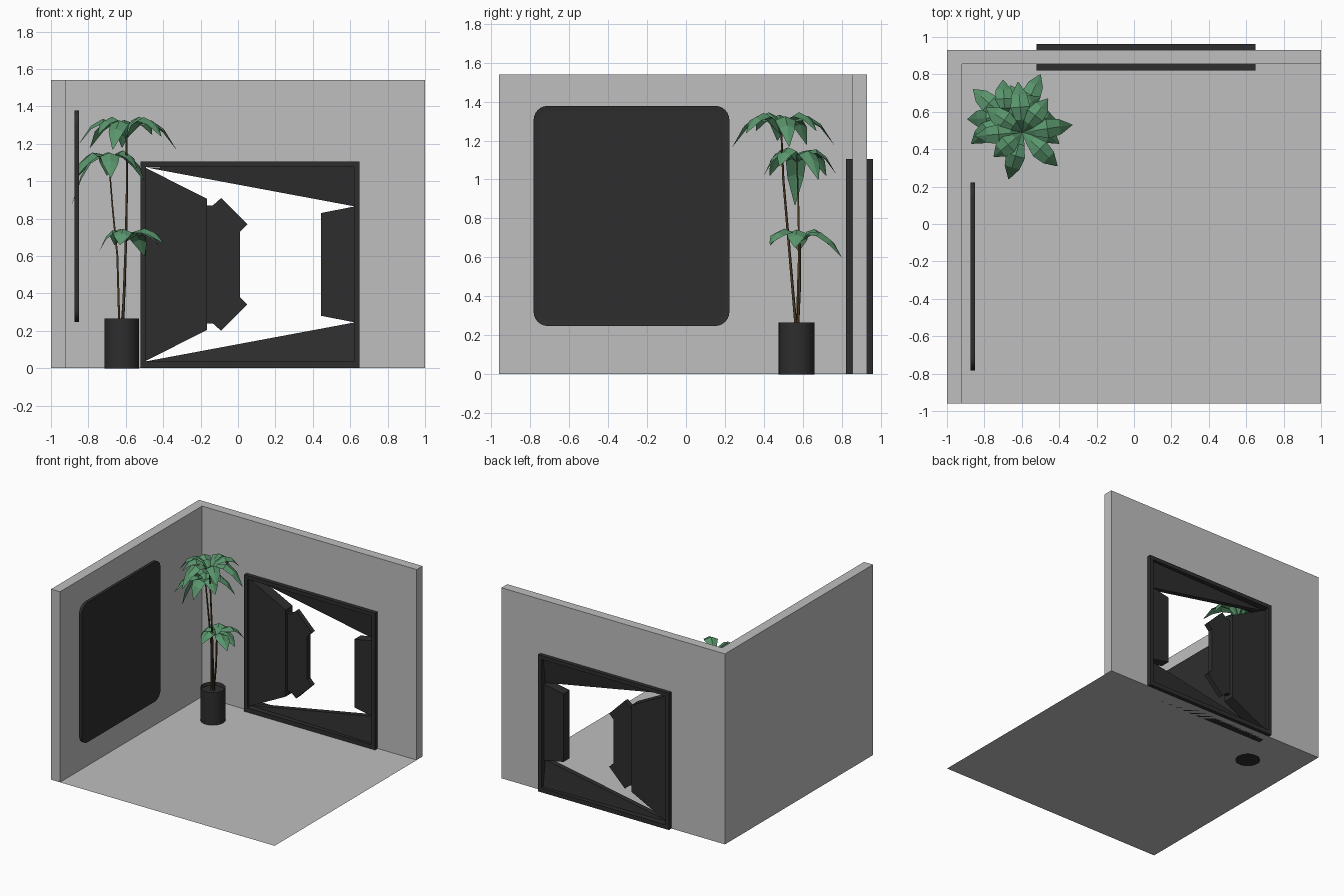
import bpy, bmesh, math
from mathutils import Vector

cube = bpy.data.objects.get("Cube")
if cube:
    bpy.data.objects.remove(cube, do_unlink=True)


def material(name, color):
    m = bpy.data.materials.new(name)
    m.use_nodes = True
    m.diffuse_color = (*color, 1)
    m.node_tree.nodes["Principled BSDF"].inputs["Base Color"].default_value = (*color, 1)
    return m


GREY = material("wall grey", (0.52, 0.52, 0.52))
DARK = material("charcoal", (0.027, 0.027, 0.027))
GREEN = material("leaf green", (0.1, 0.3, 0.15))
BROWN = material("stem brown", (0.07, 0.042, 0.018))


def finish(name, bm, mat, recalc=True):
    if recalc:
        bmesh.ops.recalc_face_normals(bm, faces=bm.faces)
    mesh = bpy.data.meshes.new(name)
    bm.to_mesh(mesh)
    bm.free()
    mesh.materials.append(mat)
    ob = bpy.data.objects.new(name, mesh)
    bpy.context.collection.objects.link(ob)
    return ob


def prism(name, ends_a, ends_b, mat):
    """Closed solid between two matching outlines."""
    bm = bmesh.new()
    a = [bm.verts.new(p) for p in ends_a]
    b = [bm.verts.new(p) for p in ends_b]
    bm.faces.new(a)
    bm.faces.new(b[::-1])
    for i in range(len(a)):
        j = (i + 1) % len(a)
        bm.faces.new((a[i], b[i], b[j], a[j]))
    return finish(name, bm, mat)


def box(name, x0, x1, y0, y1, z0, z1, mat):
    base = [(x0, y0), (x1, y0), (x1, y1), (x0, y1)]
    return prism(name, [(*p, z0) for p in base], [(*p, z1) for p in base], mat)


def cut(ob, cutter):
    mod = ob.modifiers.new("opening", "BOOLEAN")
    mod.object = cutter
    mod.solver = "EXACT"
    bpy.context.view_layer.objects.active = ob
    bpy.ops.object.modifier_apply(modifier=mod.name)
    bpy.data.objects.remove(cutter, do_unlink=True)


def blade(name, outline):
    """Door plate from (x, z, half thickness) points."""
    mid = 0.89
    return prism(name, [(x, mid - t, z) for x, z, t in outline],
                 [(x, mid + t, z) for x, z, t in outline], DARK)


def flip(outline):
    return [(x, 1.11 - z, t) for x, z, t in outline]


# Room shell: floor sheet and an L of two walls with a doorway
bm = bmesh.new()
bm.faces.new([bm.verts.new(p) for p in
              ((-1, -0.96, 0), (1, -0.96, 0), (1, 0.93, 0), (-1, 0.93, 0))])
finish("floor", bm, GREY, False)
plan = [(-1, -0.96), (-0.92, -0.96), (-0.92, 0.855), (1, 0.855), (1, 0.93), (-1, 0.93)]
walls = prism("walls", [(*p, 0) for p in plan], [(*p, 1.54) for p in plan], GREY)
cut(walls, box("doorway", -0.5, 0.63, 0.7, 1.1, -0.1, 1.08, GREY))

# Door frame
frame = box("door_frame", -0.52, 0.65, 0.822, 0.962, 0, 1.105, DARK)
cut(frame, box("frame_opening", -0.492, 0.62, 0.7, 1.1, 0.035, 1.075, DARK))

# Door blades: tapered wedges above and below, panels at the sides
wedge = [(-0.495, 0.036, 0.02), (0.625, 0.03, 0.05), (0.625, 0.245, 0.02)]
blade("lower_blade", wedge)
blade("upper_blade", flip(wedge))
side = [(-0.495, 0.038, 0.045), (-0.165, 0.205, 0.045)]
blade("hinge_panel", side + flip(side)[::-1])
side = [(0.625, 0.245, 0.04), (0.445, 0.28, 0.04)]
blade("catch_panel", side + flip(side)[::-1])
side = [(-0.18, 0.24, 0.02), (-0.135, 0.24, 0.02), (-0.09, 0.2, 0.02),
        (0.05, 0.34, 0.02), (0.01, 0.38, 0.02)]
blade("door_clasp", side + flip(side)[::-1])

# Wall screen with rounded corners and a slightly recessed face
outline = []
for k, (cy, cz) in enumerate([(0.15, 1.305), (-0.71, 1.305), (-0.71, 0.32), (0.15, 0.32)]):
    for s in range(7):
        a = math.radians(90 * k + 15 * s)
        outline.append((cy + 0.073 * math.cos(a), cz + 0.073 * math.sin(a)))
screen = prism("wall_screen", [(-0.873, *p) for p in outline],
               [(-0.849, *p) for p in outline], DARK)
bm = bmesh.new()
bm.from_mesh(screen.data)
face = max(bm.faces, key=lambda f: f.calc_center_median().x)
bmesh.ops.inset_region(bm, faces=[face], thickness=0.027, depth=-0.003)
bm.to_mesh(screen.data)
bm.free()

# Plant pot
bm = bmesh.new()
bmesh.ops.create_cone(bm, cap_ends=True, segments=32, radius1=0.092, radius2=0.092, depth=0.267)
bmesh.ops.translate(bm, verts=bm.verts, vec=(-0.622, 0.568, 0.1325))
top = max(bm.faces, key=lambda f: f.calc_center_median().z)
bmesh.ops.inset_region(bm, faces=[top], thickness=0.008)
bmesh.ops.translate(bm, verts=top.verts, vec=(0, 0, -0.025))
pot = finish("plant_pot", bm, DARK)
pot.select_set(True)
bpy.context.view_layer.objects.active = pot
bpy.ops.object.shade_smooth_by_angle(angle=math.radians(35))


def stem(name, points):
    curve = bpy.data.curves.new(name, "CURVE")
    curve.dimensions = "3D"
    curve.bevel_depth = 0.008
    curve.bevel_resolution = 0
    curve.use_fill_caps = True
    sp = curve.splines.new("POLY")
    sp.points.add(len(points) - 1)
    for i, (pt, p) in enumerate(zip(sp.points, points)):
        pt.co = (*p, 1)
        pt.radius = 1 - 0.12 * i
    curve.materials.append(BROWN)
    bpy.context.collection.objects.link(bpy.data.objects.new(name, curve))


def leaf(bm, base, tip, rise, width):
    """Folded, arching leaf along a quadratic curve."""
    base, tip = Vector(base), Vector(tip)
    ctrl = base.lerp(tip, 0.5)
    ctrl.z = base.z + rise
    out = tip - base
    across = Vector((-out.y, out.x, 0)).normalized()
    rows = []
    for t, w in ((0, 0.12), (0.25, 0.6), (0.5, 1), (0.75, 0.8), (1, 0.04)):
        p = base * (1 - t) ** 2 + ctrl * 2 * t * (1 - t) + tip * t * t
        side = across * width * w
        fold = Vector((0, 0, 0.4 * width * w))
        rows.append([bm.verts.new(q) for q in (p - side - fold, p, p + side - fold)])
    for a, b in zip(rows, rows[1:]):
        for i in (0, 1):
            bm.faces.new((a[i], b[i], b[i + 1], a[i + 1]))


def crown(name, base, tips, rise):
    bm = bmesh.new()
    for tip in tips:
        leaf(bm, base, tip, rise, 0.052)
    finish(name, bm, GREEN, False)


# Stems and their leaf crowns
stem("tall_stem", [(-0.615, 0.565, 0.24), (-0.6, 0.53, 0.65), (-0.593, 0.5, 1), (-0.597, 0.49, 1.24)])
stem("middle_stem", [(-0.635, 0.57, 0.24), (-0.645, 0.58, 0.6), (-0.67, 0.578, 0.85), (-0.69, 0.57, 1.1)])
stem("short_stem", [(-0.62, 0.575, 0.24), (-0.605, 0.585, 0.45), (-0.6, 0.585, 0.67)])
crown("tall_crown", (-0.597, 0.49, 1.23),
      [(-0.67, 0.24, 1.17), (-0.41, 0.31, 1.24), (-0.33, 0.53, 1.17), (-0.46, 0.67, 1.25),
       (-0.62, 0.76, 1.18), (-0.79, 0.62, 1.18), (-0.85, 0.47, 1.2), (-0.75, 0.36, 1.25)], 0.22)
crown("middle_crown", (-0.69, 0.57, 1.09),
      [(-0.89, 0.56, 0.87), (-0.86, 0.72, 1.02), (-0.7, 0.77, 1.03), (-0.5, 0.68, 1.0),
       (-0.54, 0.48, 1.07), (-0.68, 0.4, 1.02), (-0.87, 0.43, 1.02)], 0.16)
crown("short_crown", (-0.6, 0.58, 0.68),
      [(-0.42, 0.56, 0.65), (-0.4, 0.43, 0.67), (-0.5, 0.8, 0.6),
       (-0.66, 0.74, 0.66), (-0.74, 0.58, 0.63), (-0.63, 0.43, 0.66)], 0.14)
